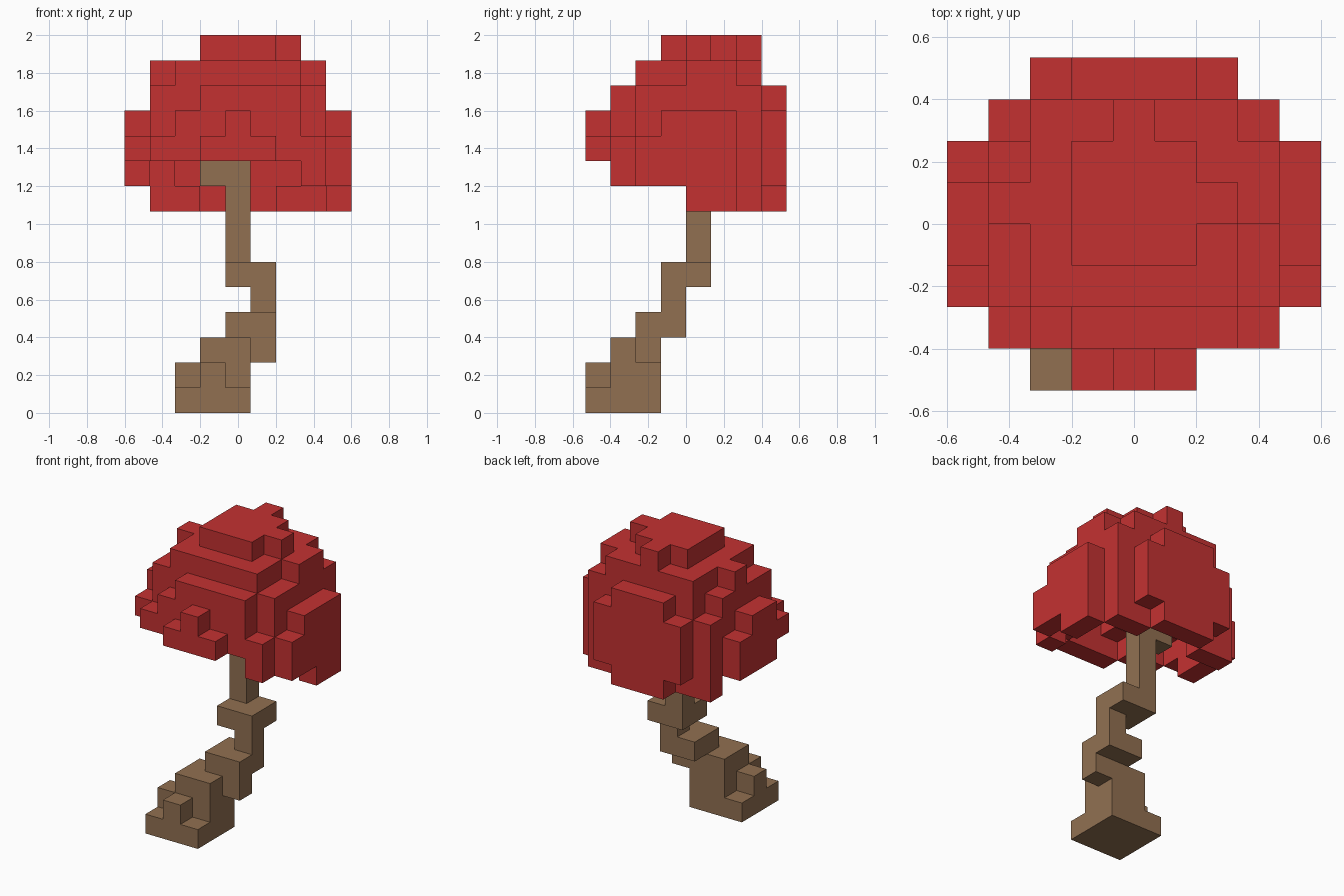
import bpy, bmesh, math
from mathutils import Vector

cube = bpy.data.objects.get("Cube")
if cube:
    bpy.data.objects.remove(cube, do_unlink=True)

UNIT = 2 / 15                            # edge of one block
ORIGIN = Vector((-4.5, -4, 0)) * UNIT    # corner of the block grid


def material(name, colour):
    mat = bpy.data.materials.new(name)
    mat.use_nodes = True
    rgba = (*colour, 1)
    mat.diffuse_color = rgba
    mat.node_tree.nodes["Principled BSDF"].inputs["Base Color"].default_value = rgba
    return mat


def cells_of(boxes):
    """Grid cells covered by boxes given as x, y and z ranges."""
    return {(x, y, z)
            for xs, ys, zs in boxes
            for x in range(*xs) for y in range(*ys) for z in range(*zs)}


def hollow(cells):
    """Keep only the cells open to a side or the top, leaving a thin shell."""
    outward = ((1, 0, 0), (-1, 0, 0), (0, 1, 0), (0, -1, 0), (0, 0, 1))
    return {c for c in cells
            if any(tuple(a + b for a, b in zip(c, d)) not in cells for d in outward)}


def block_object(name, cells, mat):
    """Join the cells into one skin, with flat areas merged."""
    bm = bmesh.new()
    verts = {}

    def vert(corner):
        key = tuple(corner)
        if key not in verts:
            verts[key] = bm.verts.new(ORIGIN + Vector(key) * UNIT)
        return verts[key]

    for cell in sorted(cells):
        for axis in range(3):
            u, v = (axis + 1) % 3, (axis + 2) % 3
            for side in (0, 1):
                neighbour = list(cell)
                neighbour[axis] += 2 * side - 1
                if tuple(neighbour) in cells:
                    continue
                loop = []
                for du, dv in ((0, 0), (1, 0), (1, 1), (0, 1)):
                    corner = list(cell)
                    corner[axis] += side
                    corner[u] += du
                    corner[v] += dv
                    loop.append(vert(corner))
                bm.faces.new(loop if side else loop[::-1])

    bmesh.ops.dissolve_limit(bm, angle_limit=math.radians(1),
                             verts=bm.verts[:], edges=bm.edges[:])
    mesh = bpy.data.meshes.new(name)
    bm.to_mesh(mesh)
    bm.free()
    mesh.materials.append(mat)
    obj = bpy.data.objects.new(name, mesh)
    bpy.context.scene.collection.objects.link(obj)
    return obj


bark = material("brown bark", (0.285, 0.163, 0.083))
leaves = material("red leaves", (0.55, 0.031, 0.031))

# Stepped root, leaning trunk and short branch
root = [
    ((2, 5), (0, 3), (0, 1)),
    ((3, 4), (0, 1), (1, 2)),
    ((2, 3), (1, 2), (1, 2)),
    ((3, 5), (1, 3), (1, 3)),
]
stem = [
    ((5, 6), (2, 3), (2, 3)),
    ((4, 6), (2, 4), (3, 4)),
    ((5, 6), (3, 4), (4, 5)),
    ((4, 6), (3, 5), (5, 6)),
    ((4, 5), (4, 5), (6, 10)),
    ((3, 4), (4, 5), (9, 10)),
]
block_object("trunk", cells_of(root + stem), bark)

# Crown: middle and cap
middle = [
    ((2, 7), (2, 7), (10, 14)),
    ((3, 6), (3, 6), (14, 15)),
    ((4, 5), (6, 7), (14, 15)),
    ((6, 7), (4, 5), (14, 15)),
]
# Crown: front tiers
front = [
    ((1, 8), (1, 2), (10, 11)),
    ((2, 7), (1, 2), (11, 12)),
    ((3, 7), (1, 2), (12, 13)),
    ((3, 6), (0, 1), (10, 11)),
    ((4, 5), (0, 1), (11, 12)),
]
# Crown: back slab
back = [
    ((2, 7), (7, 8), (10, 12)),
    ((3, 6), (7, 8), (12, 13)),
]
# Crown: left lobe
left = [
    ((7, 8), (2, 7), (10, 13)),
    ((7, 8), (4, 6), (13, 14)),
    ((8, 9), (2, 6), (10, 11)),
    ((8, 9), (3, 6), (11, 12)),
]
# Crown: right lobe
right = [
    ((1, 2), (2, 7), (10, 12)),
    ((1, 2), (2, 6), (12, 13)),
    ((1, 2), (4, 5), (13, 14)),
    ((0, 1), (2, 6), (10, 11)),
    ((0, 1), (3, 5), (11, 12)),
]
# Crown: thin hanging rim around the open underside
rim = [
    ((2, 7), (7, 8), (9, 10)),
    ((3, 6), (7, 8), (8, 9)),
    ((1, 2), (6, 7), (8, 10)),
    ((7, 8), (6, 7), (8, 10)),
    ((2, 3), (6, 7), (8, 9)),
    ((6, 7), (6, 7), (8, 9)),
    ((0, 1), (3, 6), (9, 10)),
    ((8, 9), (2, 6), (9, 10)),
    ((8, 9), (4, 6), (8, 9)),
    ((7, 8), (1, 2), (9, 10)),
]
shell = hollow(cells_of(middle + front + back + left + right))
block_object("crown", shell | cells_of(rim), leaves)
